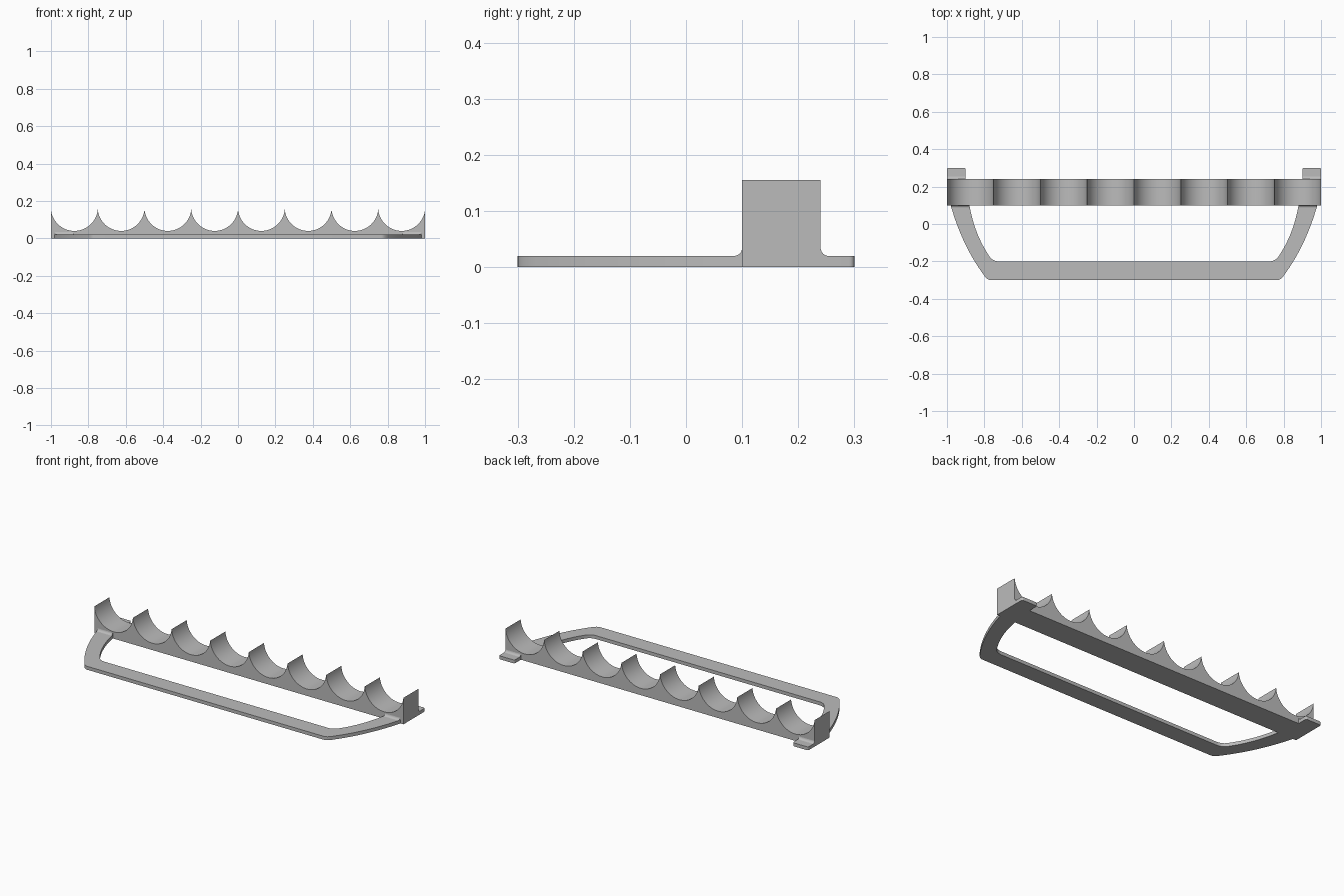
import bpy, bmesh, math
from mathutils import Vector

cube = bpy.data.objects.get("Cube")
if cube:
    bpy.data.objects.remove(cube, do_unlink=True)

grey = bpy.data.materials.new("light_grey")
grey.use_nodes = True
grey.diffuse_color = (0.5, 0.5, 0.5, 1)
grey.node_tree.nodes["Principled BSDF"].inputs["Base Color"].default_value = (0.5, 0.5, 0.5, 1)

PLATE = 0.02            # thickness of the flat frame and tabs
FRONT, BACK = 0.10, 0.24  # depth range of the scalloped bar
PEAK, DIP = 0.155, 0.04   # heights of the scallop tips and bottoms
COUNT = 8
FILLET = 0.013


def bend(a, c, b, n):
    """Points of a quadratic curve from a to b, pulled towards c."""
    a, c, b = Vector(a), Vector(c), Vector(b)
    return [tuple(a.lerp(c, i / n).lerp(c.lerp(b, i / n), i / n)) for i in range(n + 1)]


def mirror(points):
    return [(-x, y) for x, y in reversed(points)]


def prism(name, profile, place, start, end):
    """Extrude a 2D profile; place(u, v, w) sets its axes."""
    bm = bmesh.new()
    face = bm.faces.new([bm.verts.new(place(u, v, start)) for u, v in profile])
    shift = Vector(place(0, 0, end)) - Vector(place(0, 0, start))
    new = bmesh.ops.extrude_face_region(bm, geom=[face], use_keep_orig=True)["geom"]
    bmesh.ops.translate(bm, vec=shift, verts=[g for g in new if isinstance(g, bmesh.types.BMVert)])
    bmesh.ops.recalc_face_normals(bm, faces=bm.faces[:])
    mesh = bpy.data.meshes.new(name)
    bm.to_mesh(mesh)
    bm.free()
    mesh.materials.append(grey)
    obj = bpy.data.objects.new(name, mesh)
    bpy.context.collection.objects.link(obj)
    bpy.ops.object.select_all(action="DESELECT")
    obj.select_set(True)
    bpy.context.view_layer.objects.active = obj
    bpy.ops.object.shade_smooth_by_angle(angle=math.radians(30))
    return obj


def along_z(u, v, w):
    return (u, v, w)


def along_y(u, v, w):
    return (u, w, v)


def along_x(u, v, w):
    return (w, u, v)


# Scalloped bar: a row of circular troughs meeting in sharp tips
pitch = 2 / COUNT
half, depth = pitch / 2, PEAK - DIP
radius = (half ** 2 + depth ** 2) / (2 * depth)
sweep = math.asin(half / radius)
if depth > radius:
    sweep = math.pi - sweep
profile = [(1, 0), (-1, 0), (-1, PEAK)]
for k in range(COUNT):
    middle = -1 + (k + 0.5) * pitch
    for i in range(1, 33):
        a = -sweep + 2 * sweep * i / 32
        profile.append((middle + radius * math.sin(a), DIP + radius * (1 - math.cos(a))))
prism("scalloped_bar", profile, along_y, FRONT, BACK)

# Flat frame: curved arms joined by a straight front rail
outer = bend((0.98, FRONT), (0.92, -0.1125), (0.805, -0.27), 16)
outer += bend((0.805, -0.27), (0.785, -0.30), (0.765, -0.30), 6)[1:]
inner = bend((0.88, FRONT), (0.8525, -0.055), (0.775, -0.17), 16)
inner += bend((0.775, -0.17), (0.757, -0.20), (0.72, -0.20), 6)[1:]
loop = outer + mirror(outer) + [(-x, y) for x, y in inner] + inner[::-1]
prism("flat_frame", loop, along_z, 0, PLATE)

# Back tabs with rounded corners, and fillets where plates meet the bar
tab = [(0.90, BACK)] + bend((0.90, 0.29), (0.90, 0.30), (0.91, 0.30), 5)
tab += bend((0.99, 0.30), (1, 0.30), (1, 0.29), 5) + [(1, BACK)]


def fillet(wall, out):
    foot = wall + out * FILLET
    curve = bend((foot, PLATE), (wall + out * 0.002, PLATE + 0.002), (wall, PLATE + FILLET), 6)
    return [(wall, PLATE)] + curve


for side, s in (("left", 1), ("right", -1)):
    prism(side + "_back_tab", [(s * x, y) for x, y in tab], along_z, 0, PLATE)
    prism(side + "_arm_fillet", fillet(FRONT, -1), along_x, s * 0.88, s * 0.978)
    prism(side + "_tab_fillet", fillet(BACK, 1), along_x, s * 0.90, s * 1.0)
